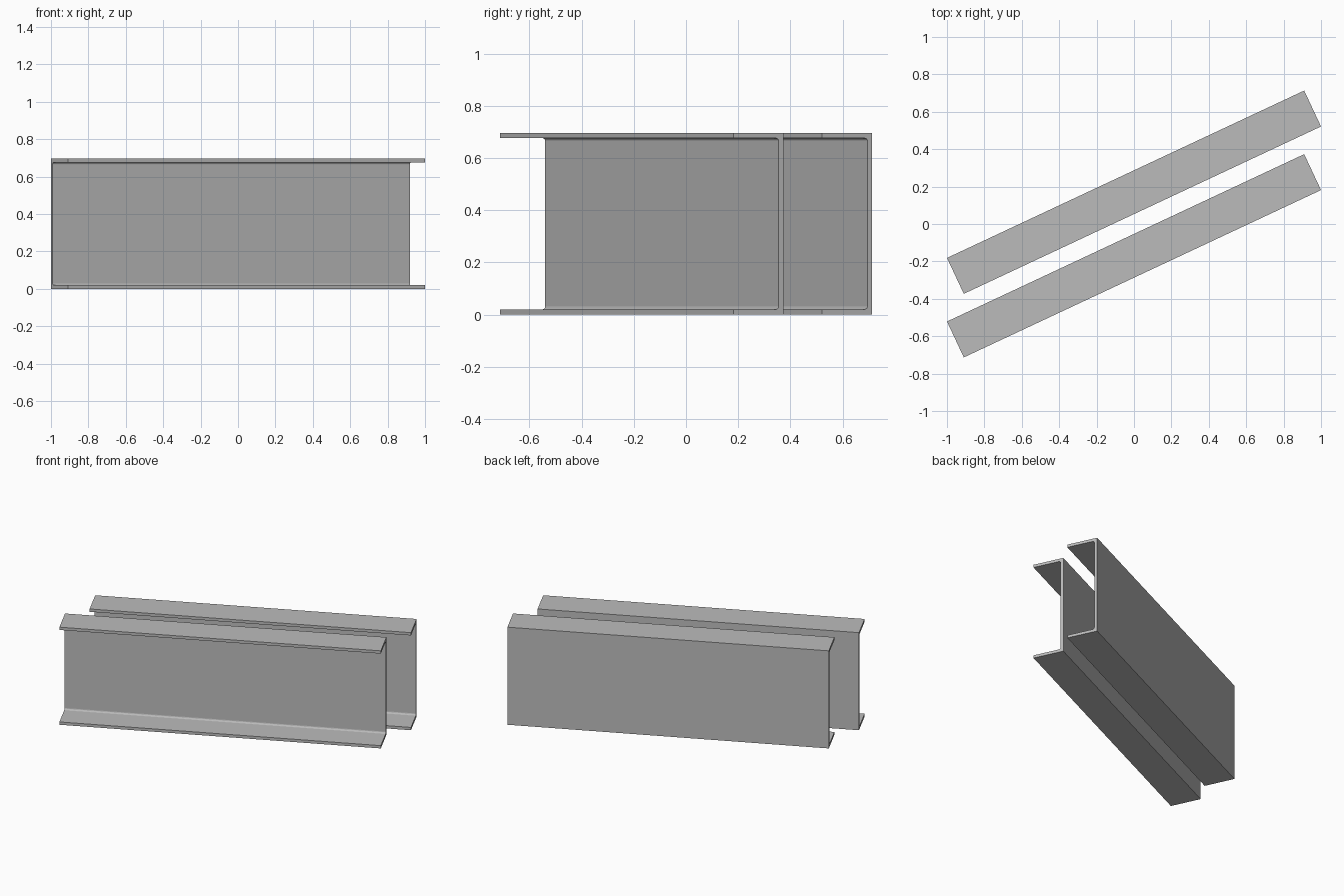
import bpy, bmesh, math
from mathutils import Matrix

cube = bpy.data.objects.get("Cube")
if cube:
    bpy.data.objects.remove(cube, do_unlink=True)

LENGTH, WIDTH, HEIGHT, THICK, FILLET = 2.109, 0.212, 0.696, 0.02, 0.012
ANGLE = math.radians(25.1)
SPACING = 0.34

steel = bpy.data.materials.new("steel_grey")
steel.use_nodes = True
GREY = (0.5, 0.5, 0.5, 1)
steel.diffuse_color = GREY
steel.node_tree.nodes["Principled BSDF"].inputs["Base Color"].default_value = GREY


def channel_profile():
    """C section in (y, z): web at +y, flanges pointing to -y."""
    h, w = HEIGHT / 2, WIDTH / 2
    # upper half: flange tip, then the filleted inner corner
    upper = [(w, h), (-w, h), (-w, h - THICK)]
    cy, cz = w - THICK - FILLET, h - THICK - FILLET
    for i in range(5):
        a = math.pi / 2 * (1 - i / 4)
        upper.append((cy + FILLET * math.cos(a), cz + FILLET * math.sin(a)))
    return upper + [(y, -z) for y, z in reversed(upper)]


def channel(name, y):
    bm = bmesh.new()
    verts = [bm.verts.new((-LENGTH / 2, py, pz)) for py, pz in channel_profile()]
    face = bm.faces.new(verts)
    ext = bmesh.ops.extrude_face_region(bm, geom=[face])
    moved = [g for g in ext["geom"] if isinstance(g, bmesh.types.BMVert)]
    bmesh.ops.translate(bm, verts=moved, vec=(LENGTH, 0, 0))
    bmesh.ops.recalc_face_normals(bm, faces=bm.faces)
    bm.transform(Matrix.Rotation(ANGLE, 4, "Z"))
    mesh = bpy.data.meshes.new(name)
    bm.to_mesh(mesh)
    bm.free()
    mesh.materials.append(steel)
    obj = bpy.data.objects.new(name, mesh)
    obj.location = (0, y, HEIGHT / 2)
    bpy.context.collection.objects.link(obj)


# Two parallel channel beams
channel("front_channel_beam", -SPACING / 2)
channel("back_channel_beam", SPACING / 2)
